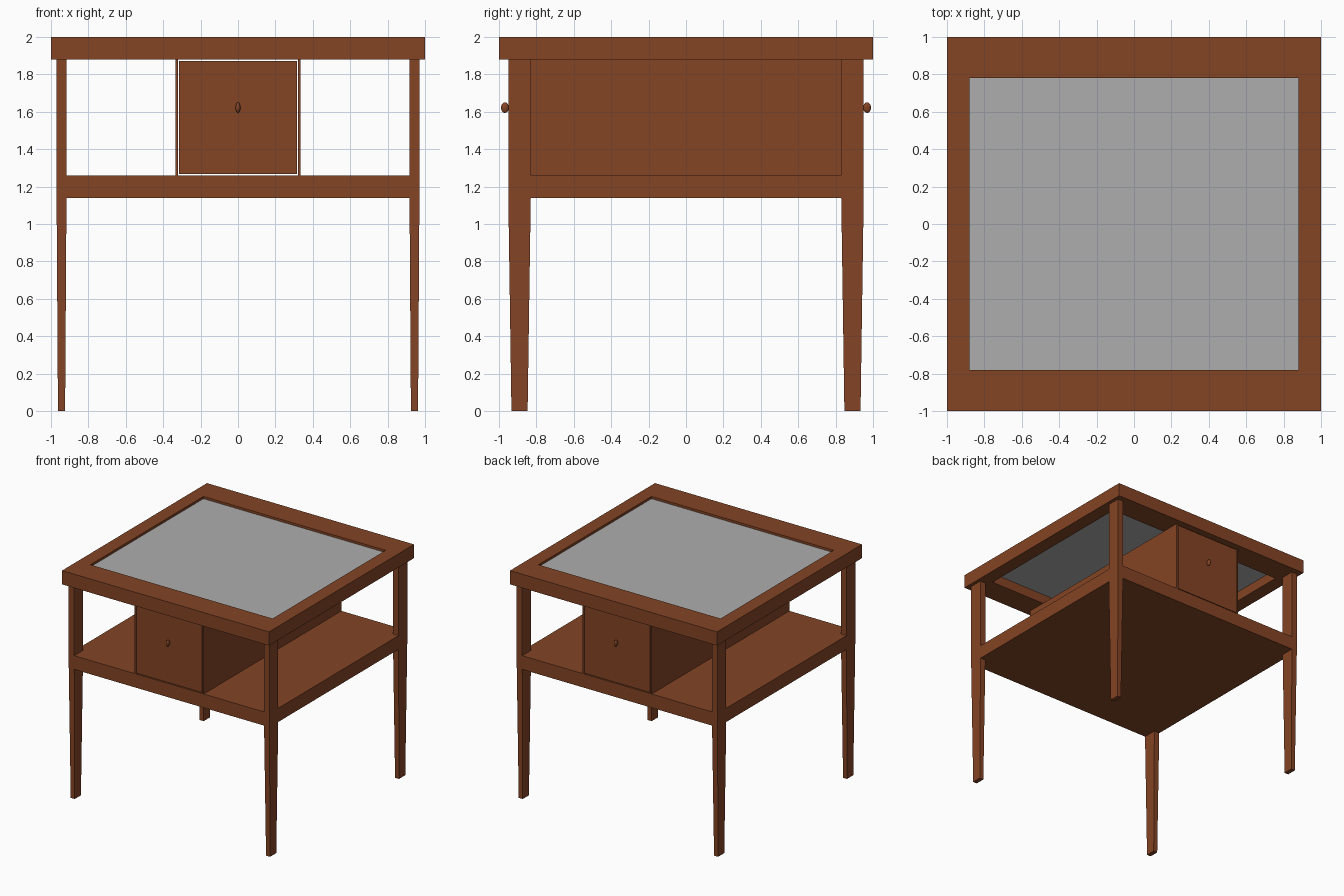
import bpy, bmesh, math
from mathutils import Matrix

if "Cube" in bpy.data.objects:
    bpy.data.objects.remove(bpy.data.objects["Cube"])


def material(name, rgb):
    m = bpy.data.materials.new(name)
    m.diffuse_color = (*rgb, 1)
    m.use_nodes = True
    m.node_tree.nodes["Principled BSDF"].inputs["Base Color"].default_value = m.diffuse_color
    return m


wood = material("brown wood", (0.23, 0.058, 0.018))
grey = material("grey glass", (0.42, 0.42, 0.42))


def finish(name, bm, mat):
    bmesh.ops.recalc_face_normals(bm, faces=bm.faces)
    me = bpy.data.meshes.new(name)
    bm.to_mesh(me)
    bm.free()
    me.materials.append(mat)
    ob = bpy.data.objects.new(name, me)
    bpy.context.collection.objects.link(ob)
    return ob


def box(bm, x0, x1, y0, y1, z0, z1):
    m = Matrix.Translation(((x0 + x1) / 2, (y0 + y1) / 2, (z0 + z1) / 2))
    m = m @ Matrix.Diagonal((x1 - x0, y1 - y0, z1 - z0, 1))
    return bmesh.ops.create_cube(bm, size=1, matrix=m)["verts"]


def box_object(name, dims, mat=wood):
    bm = bmesh.new()
    box(bm, *dims)
    return finish(name, bm, mat)


# Tabletop frame: outer and inner rings joined into a clean mitred loop
bm = bmesh.new()
rings = []
for hx, hy, z in ((1, 1, 1.88), (1, 1, 2), (0.88, 0.78, 2), (0.88, 0.78, 1.88)):
    rings.append([bm.verts.new((sx * hx, sy * hy, z))
                  for sx, sy in ((-1, -1), (1, -1), (1, 1), (-1, 1))])
for i in range(4):
    a, b = rings[i], rings[(i + 1) % 4]
    for j in range(4):
        k = (j + 1) % 4
        bm.faces.new((a[j], a[k], b[k], b[j]))
finish("top_frame", bm, wood)

# Slightly recessed glass panel
box_object("glass_panel", (-0.88, 0.88, -0.78, 0.78, 1.965, 1.98), grey)

# Shelf, flush with the legs
box_object("shelf", (-0.97, 0.97, -0.95, 0.95, 1.14, 1.26))

for sx, xn in ((-1, "left"), (1, "right")):
    # Thin side wall of the central compartment
    x0, x1 = sorted((sx * 0.322, sx * 0.334))
    box_object(f"{xn}_case_side", (x0, x1, -0.95, 0.95, 1.26, 1.88))
    for sy, yn in ((-1, "front"), (1, "back")):
        x0, x1 = sorted((sx * 0.917, sx * 0.97))
        y0, y1 = sorted((sy * 0.83, sy * 0.95))
        # Straight post between shelf and top
        box_object(f"{yn}_{xn}_post", (x0, x1, y0, y1, 1.26, 1.88))
        # Tapered leg under the shelf
        bm = bmesh.new()
        cx, cy = (x0 + x1) / 2, (y0 + y1) / 2
        for v in box(bm, x0, x1, y0, y1, 0, 1.14):
            if v.co.z < 0.5:
                v.co.x = cx + (v.co.x - cx) * 0.72
                v.co.y = cy + (v.co.y - cy) * 0.72
        finish(f"{yn}_{xn}_leg", bm, wood)

for sy, yn in ((-1, "front"), (1, "back")):
    # Door panel with a narrow gap around it
    y0, y1 = sorted((sy * 0.925, sy * 0.948))
    box_object(f"{yn}_door", (-0.315, 0.315, y0, y1, 1.267, 1.872))
    # Oval knob on a short stem
    bm = bmesh.new()
    bmesh.ops.create_uvsphere(
        bm, u_segments=16, v_segments=10, radius=1,
        matrix=Matrix.Translation((0, sy * 0.968, 1.622))
        @ Matrix.Diagonal((0.013, 0.021, 0.028, 1)))
    bmesh.ops.create_cone(
        bm, cap_ends=True, segments=10, radius1=0.008, radius2=0.008, depth=0.03,
        matrix=Matrix.Translation((0, sy * 0.955, 1.622))
        @ Matrix.Rotation(math.pi / 2, 4, "X"))
    knob = finish(f"{yn}_knob", bm, wood)
    knob.data.shade_smooth()
